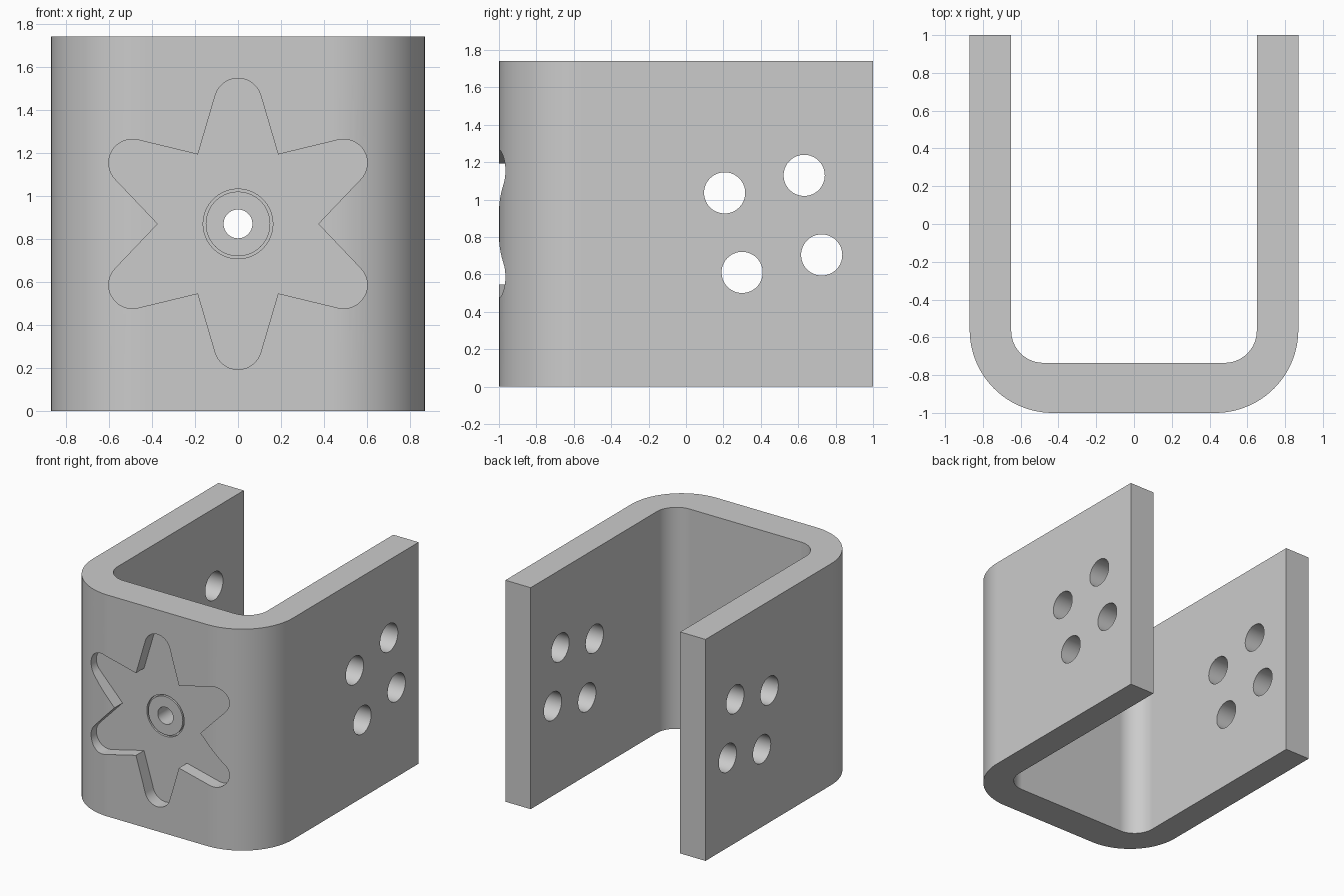
import bpy, bmesh
from math import sin, cos, pi, radians
from mathutils import Vector, Matrix

cube = bpy.data.objects.get("Cube")
if cube:
    bpy.data.objects.remove(cube, do_unlink=True)

HEIGHT = 1.74
MID = HEIGHT / 2

grey = bpy.data.materials.new("plain grey")
grey.use_nodes = True
colour = (0.6, 0.6, 0.6, 1)
grey.diffuse_color = colour
grey.node_tree.nodes["Principled BSDF"].inputs["Base Color"].default_value = colour


def finish(name, bm):
    bmesh.ops.recalc_face_normals(bm, faces=bm.faces)
    mesh = bpy.data.meshes.new(name)
    bm.to_mesh(mesh)
    bm.free()
    mesh.materials.append(grey)
    obj = bpy.data.objects.new(name, mesh)
    bpy.context.collection.objects.link(obj)
    return obj


def prism(name, points, direction):
    """Extrude a closed outline along a direction."""
    bm = bmesh.new()
    face = bm.faces.new([bm.verts.new(p) for p in points])
    new = bmesh.ops.extrude_face_region(bm, geom=[face])["geom"]
    bmesh.ops.translate(bm, vec=Vector(direction),
                        verts=[v for v in new if isinstance(v, bmesh.types.BMVert)])
    return finish(name, bm)


def arc(cx, cy, r, start, end, steps):
    angles = [radians(start + (end - start) * i / steps) for i in range(steps + 1)]
    return [(cx + r * cos(a), cy + r * sin(a)) for a in angles]


def circle(cx, cy, r, steps=64):
    return arc(cx, cy, r, 0, 360, steps)[:-1]


def cut(target, cutter):
    cutter.hide_render = True
    mod = target.modifiers.new("cut", "BOOLEAN")
    mod.operation = "DIFFERENCE"
    mod.solver = "EXACT"
    mod.object = cutter
    bpy.context.view_layer.objects.active = target
    bpy.ops.object.modifier_apply(modifier=mod.name)
    bpy.data.objects.remove(cutter, do_unlink=True)


# U-shaped bracket with rounded bends
right_half = [(0.87, 1)] + arc(0.43, -0.56, 0.44, 0, -90, 24)
inner_half = arc(0.48, -0.565, 0.17, -90, 0, 16) + [(0.65, 1)]
mirrored = lambda pts: [(-x, y) for x, y in reversed(pts)]
outline = right_half + mirrored(right_half) + mirrored(inner_half) + inner_half
bracket = prism("bracket", [(x, y, 0) for x, y in outline], (0, 0, HEIGHT))

# Six-armed star pocket in the front
star = []
for k in range(6):
    tip = 90 - 60 * k
    a = radians(tip)
    star += arc(0.567 * cos(a), 0.567 * sin(a), 0.11, tip + 74, tip - 74, 16)
    notch = radians(tip - 30)
    star.append((0.373 * cos(notch), 0.373 * sin(notch)))
cut(bracket, prism("star_cutter", [(x, -1.2, MID + z) for x, z in star], (0, 0.3, 0)))

# Narrow ring groove on the pocket floor
bm = bmesh.new()
section = [bm.verts.new((r, y, MID)) for r, y in
           ((0.15, -0.95), (0.162, -0.95), (0.162, -0.88), (0.15, -0.88))]
edges = [bm.edges.new((section[i], section[(i + 1) % 4])) for i in range(4)]
bmesh.ops.spin(bm, geom=section + edges, cent=(0, 0, MID), axis=(0, 1, 0),
               angle=2 * pi, steps=64)
bmesh.ops.remove_doubles(bm, verts=bm.verts, dist=0.0005)
cut(bracket, finish("groove_cutter", bm))

# Central hole through the front wall
cut(bracket, prism("centre_cutter",
                   [(x, -1.2, MID + z) for x, z in circle(0, 0, 0.067, 48)], (0, 0.7, 0)))

# Four holes through both arms, on a turned square
for k in range(4):
    a = radians(57.4 + 90 * k)
    hole = circle(0.466 + 0.308 * cos(a), MID + 0.308 * sin(a), 0.11)
    cut(bracket, prism("arm_cutter", [(-1.2, y, z) for y, z in hole], (2.4, 0, 0)))

# Smooth bends and bores, crisp edges, even flats
bpy.ops.object.select_all(action="DESELECT")
bracket.select_set(True)
bpy.context.view_layer.objects.active = bracket
bpy.ops.object.shade_smooth_by_angle(angle=radians(30))
flats = bracket.modifiers.new("even flats", "WEIGHTED_NORMAL")
flats.keep_sharp = True
